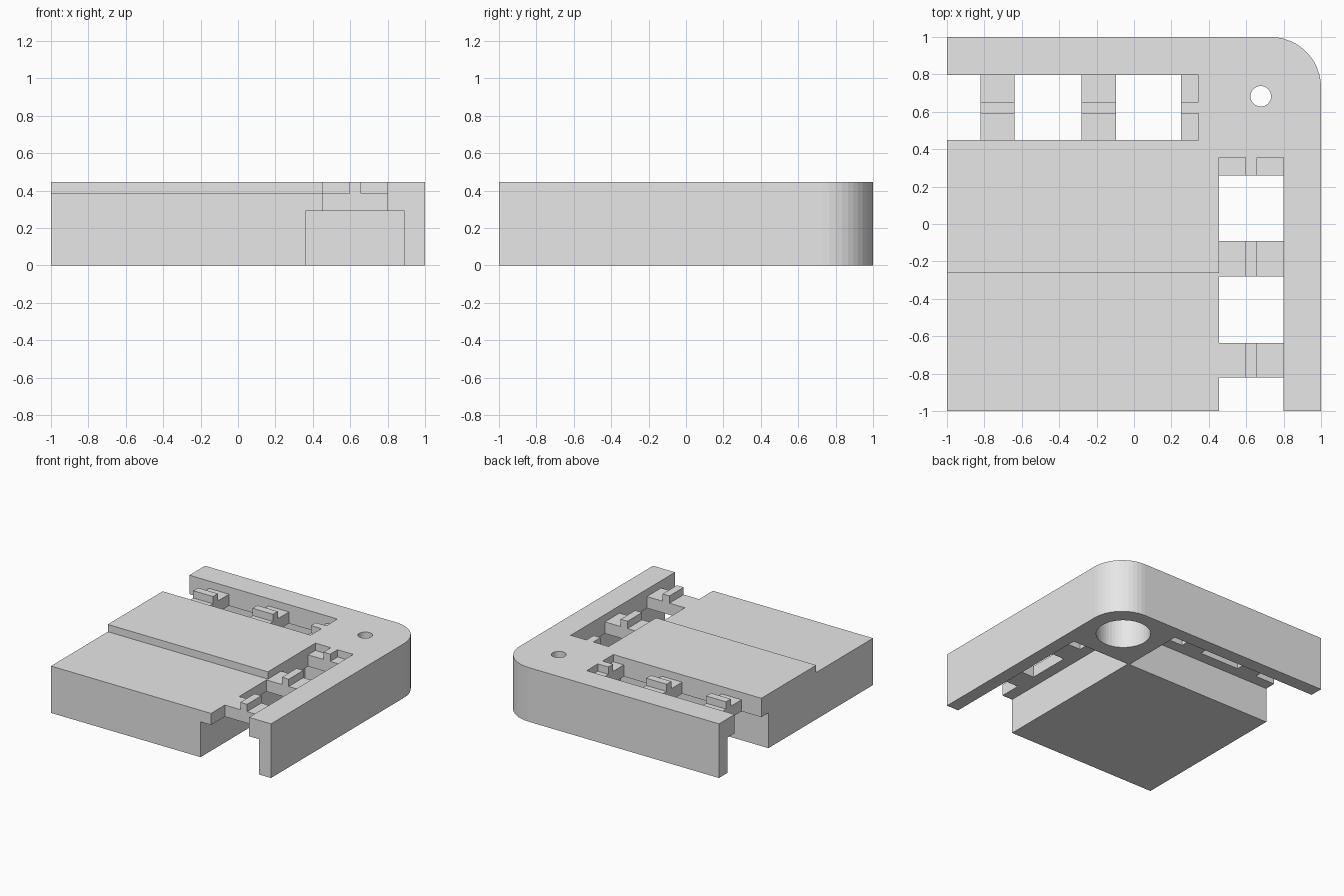
import bpy, bmesh, math

if "Cube" in bpy.data.objects:
    bpy.data.objects.remove(bpy.data.objects["Cube"])

H = 0.445      # full height
LEDGE = 0.29   # underside of the upper plate
LOW = 0.385    # lowered top level

grey = bpy.data.materials.new("light grey")
grey.diffuse_color = (0.8, 0.8, 0.8, 1)
grey.use_nodes = True
grey.node_tree.nodes["Principled BSDF"].inputs["Base Color"].default_value = grey.diffuse_color


def prism(name, pts, z0, z1):
    """Solid extruded upward from a flat outline."""
    bm = bmesh.new()
    face = bm.faces.new([bm.verts.new((x, y, z0)) for x, y in pts])
    top = bmesh.ops.extrude_face_region(bm, geom=[face])["geom"]
    verts = [v for v in top if isinstance(v, bmesh.types.BMVert)]
    bmesh.ops.translate(bm, verts=verts, vec=(0, 0, z1 - z0))
    bmesh.ops.recalc_face_normals(bm, faces=bm.faces)
    mesh = bpy.data.meshes.new(name)
    bm.to_mesh(mesh)
    bm.free()
    mesh.materials.append(grey)
    obj = bpy.data.objects.new(name, mesh)
    bpy.context.collection.objects.link(obj)
    return obj


def arc(cx, cy, r, a0, a1, n):
    return [(cx + r * math.cos(a0 + (a1 - a0) * i / n),
             cy + r * math.sin(a0 + (a1 - a0) * i / n)) for i in range(n + 1)]


cutters = []


def cut(pts, z0, z1):
    obj = prism("cutter", pts, z0, z1)
    obj.hide_render = True
    cutters.append(obj)


def cut_box(u, v, z0, z1, swap=False):
    pts = [(u[0], v[0]), (u[1], v[0]), (u[1], v[1]), (u[0], v[1])]
    cut([(y, x) for x, y in pts] if swap else pts, z0, z1)


# Plate with one rounded corner
R = 0.27
body = prism("corner_tray",
             [(-1, -1), (1, -1)] + arc(1 - R, 1 - R, R, 0, math.pi / 2, 12) + [(-1, 1)],
             0, H)

# For each arm: channel below, shoulders beside the rib, windows between ties
arms = [
    # swap, channel, slot, rib, end, windows
    (False, (0.36, 0.89), (0.455, 0.80), (0.595, 0.657), 0.355,
     [(-1.1, -0.82), (-0.635, -0.28), (-0.09, 0.26)]),
    (True, (0.358, 0.89), (0.45, 0.797), (0.59, 0.652), 0.345,
     [(-1.1, -0.82), (-0.64, -0.28), (-0.095, 0.25)]),
]
for swap, channel, slot, rib, end, windows in arms:
    cut_box(channel, (-1.1, end), -0.1, LEDGE, swap)
    cut_box((slot[0], rib[0]), (-1.1, end), LOW, 0.6, swap)
    cut_box((rib[1], slot[1]), (-1.1, end), LOW, 0.6, swap)
    for w in windows:
        cut_box(slot, w, 0.2, 0.6, swap)

# Lowered front deck
cut_box((-1.1, 0.5), (-1.1, -0.262), LOW, 0.6)

# Stepped corner hole: wide bore below, small hole through the top
cut(arc(0.678, 0.683, 0.205, 0, math.tau, 48)[:-1], -0.1, LEDGE)
cut(arc(0.678, 0.683, 0.055, 0, math.tau, 32)[:-1], 0.2, 0.6)

# Apply all cuts, then remove the cutters
for c in cutters:
    m = body.modifiers.new("cut", 'BOOLEAN')
    m.operation = 'DIFFERENCE'
    m.solver = 'EXACT'
    m.object = c
deps = bpy.context.evaluated_depsgraph_get()
result = bpy.data.meshes.new_from_object(body.evaluated_get(deps))
body.modifiers.clear()
body.data = result
for c in cutters:
    bpy.data.objects.remove(c)
